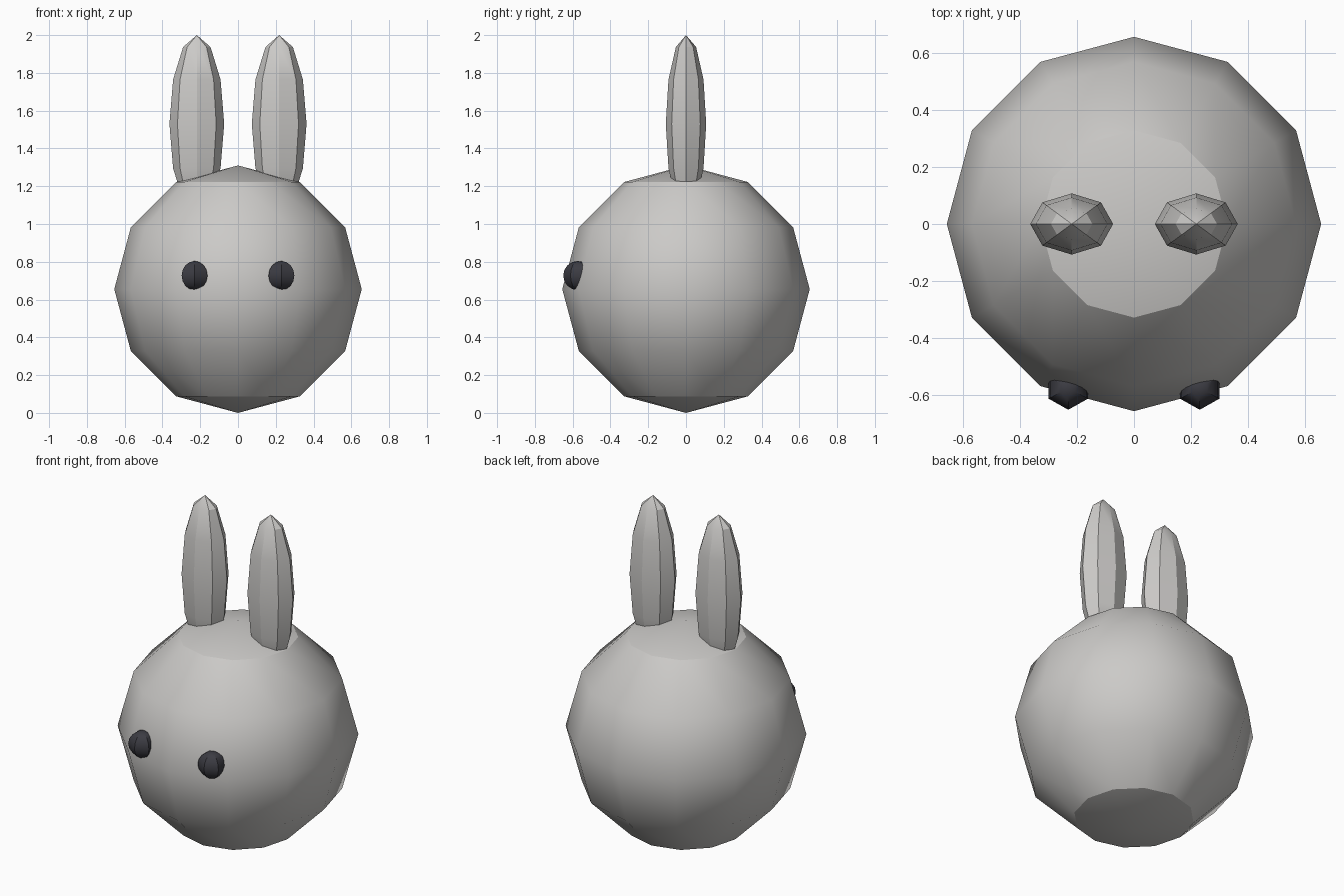
import bpy
import math

cube = bpy.data.objects.get("Cube")
if cube:
    bpy.data.objects.remove(cube, do_unlink=True)


def material(name, rgb):
    m = bpy.data.materials.new(name)
    m.use_nodes = True
    colour = (*rgb, 1.0)
    m.diffuse_color = colour
    m.node_tree.nodes["Principled BSDF"].inputs["Base Color"].default_value = colour
    return m


def ball(name, segments, rings, radii, centre, mat):
    """Low-poly ellipsoid with creases kept sharp above 30 degrees."""
    bpy.ops.mesh.primitive_uv_sphere_add(
        segments=segments, ring_count=rings, radius=1.0, location=centre)
    ob = bpy.context.object
    ob.name = name
    ob.scale = radii
    bpy.ops.object.transform_apply(location=False, rotation=False, scale=True)
    ob.data.materials.append(mat)
    bpy.ops.object.shade_smooth_by_angle(angle=math.radians(30))
    return ob


fur = material("light grey fur", (0.60, 0.59, 0.575))
dark = material("charcoal eye", (0.045, 0.045, 0.056))

# Round body
R = 0.655
ball("body", 12, 6, (R, R, R), (0, 0, R), fur)

# Ears and eyes, one of each per side
for side, sx in (("left", 1), ("right", -1)):
    ball(side + "_ear", 8, 6, (0.145, 0.107, 0.47), (sx * 0.218, 0, 1.53), fur)
    ball(side + "_eye", 6, 8, (0.079, 0.077, 0.077), (sx * 0.23, -0.573, 0.727), dark)
